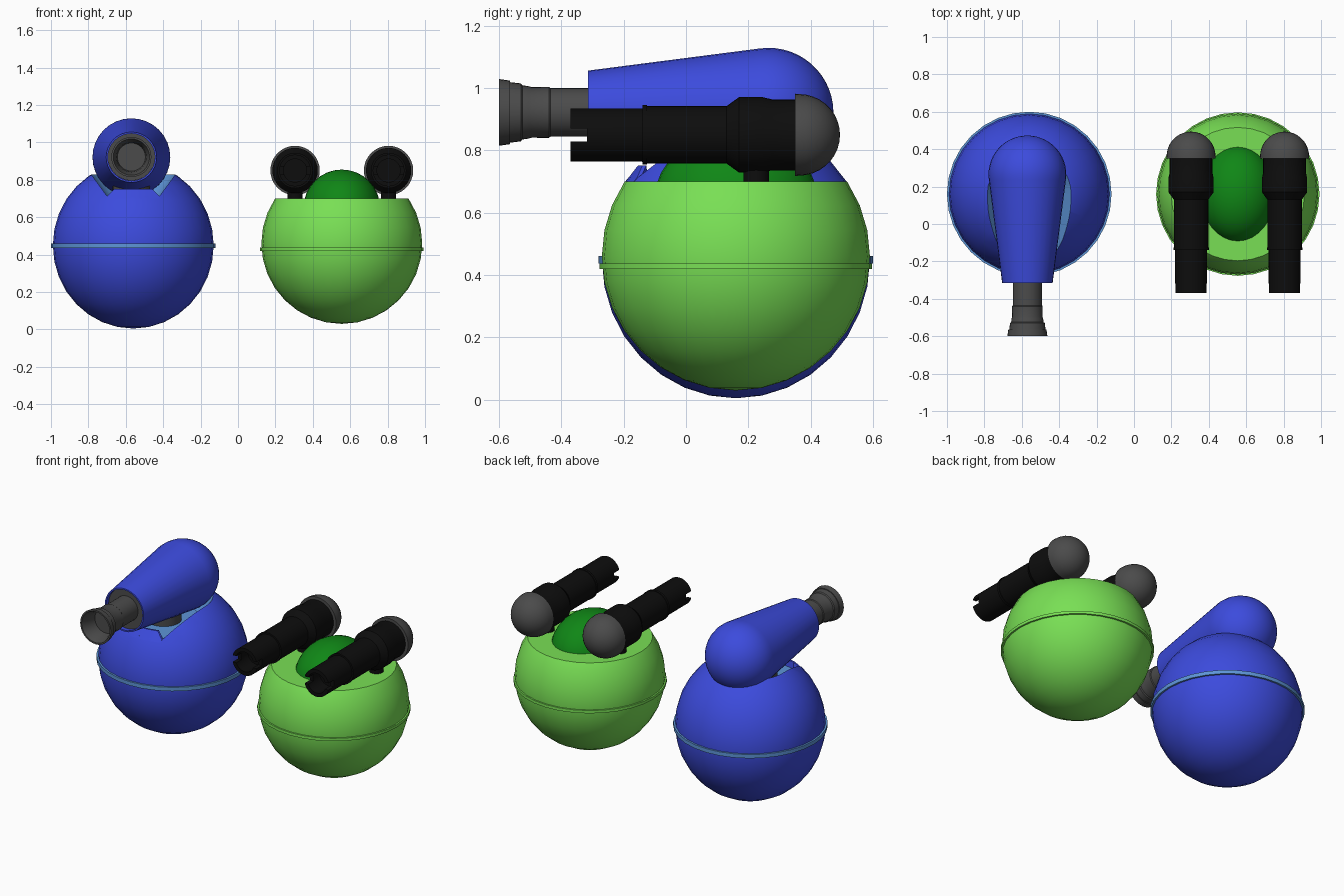
import bpy, bmesh
from math import sin, cos, pi, radians, sqrt
from mathutils import Matrix, Vector

if "Cube" in bpy.data.objects:
    bpy.data.objects.remove(bpy.data.objects["Cube"])


def mat(name, r, g, b):
    m = bpy.data.materials.new(name)
    m.diffuse_color = (r, g, b, 1)
    m.use_nodes = True
    m.node_tree.nodes["Principled BSDF"].inputs["Base Color"].default_value = m.diffuse_color
    return m


BLUE = mat("blue", 0.045, 0.07, 0.72)
SKY = mat("light_blue", 0.11, 0.30, 0.68)
GREEN = mat("green", 0.19, 0.74, 0.09)
DEEP = mat("deep_green", 0.005, 0.24, 0.008)
STEEL = mat("dark_grey", 0.07, 0.07, 0.07)
BLACK = mat("black", 0.004, 0.004, 0.004)


def finish(name, bm, *mats):
    bmesh.ops.recalc_face_normals(bm, faces=bm.faces)
    me = bpy.data.meshes.new(name)
    bm.to_mesh(me)
    bm.free()
    ob = bpy.data.objects.new(name, me)
    bpy.context.collection.objects.link(ob)
    for m in mats:
        me.materials.append(m)
    smooth(ob)
    return ob


def smooth(ob):
    bpy.ops.object.select_all(action='DESELECT')
    ob.select_set(True)
    bpy.context.view_layer.objects.active = ob
    bpy.ops.object.shade_smooth_by_angle(angle=radians(35))


def ball(loc, scale, seg=32):
    bm = bmesh.new()
    bmesh.ops.create_uvsphere(bm, u_segments=seg, v_segments=seg // 2, radius=1,
                              matrix=Matrix.Translation(loc) @ Matrix.Diagonal((*scale, 1)))
    return bm


def disc(name, loc, r, h, m, seg=32):
    bm = bmesh.new()
    bmesh.ops.create_cone(bm, cap_ends=True, segments=seg, radius1=r, radius2=r,
                          depth=h, matrix=Matrix.Translation(loc))
    return finish(name, bm, m)


def lathe(name, x, z, profile, m, seg=32):
    """Revolve (y, radius) points about an axis parallel to y."""
    bm = bmesh.new()
    rings = []
    for y, r in profile:
        if r < 1e-5:
            rings.append([bm.verts.new((x, y, z))])
        else:
            rings.append([bm.verts.new((x + r * cos(2 * pi * i / seg), y,
                                        z + r * sin(2 * pi * i / seg))) for i in range(seg)])
    for a, b in zip(rings, rings[1:]):
        for i in range(seg):
            j = (i + 1) % seg
            f = [a[i % len(a)], a[j % len(a)], b[j % len(b)], b[i % len(b)]]
            bm.faces.new(list(dict.fromkeys(f)))
    return finish(name, bm, m)


def cut(ob, cutter):
    mod = ob.modifiers.new("cut", 'BOOLEAN')
    mod.operation, mod.solver, mod.object = 'DIFFERENCE', 'EXACT', cutter
    bpy.context.view_layer.objects.active = ob
    bpy.ops.object.modifier_apply(modifier=mod.name)
    bpy.data.objects.remove(cutter)
    smooth(ob)


# ---- Blue turret ----
BX, CY, BZ, BR, BH = -0.56, 0.16, 0.45, 0.43, 0.445
body = finish("blue_body", ball((BX, CY, BZ), (BR, BR, BH)), BLUE, SKY)

# cradle cutter: sloping trough, open at the front and round at the rear
bm = bmesh.new()
loops = []
for z, hw in ((0.713, 0.14), (0.98, 0.335)):
    plan = [(-hw, -0.6), (hw, -0.6)]
    plan += [(hw * cos(pi * i / 16), CY + hw * sin(pi * i / 16)) for i in range(17)]
    loops.append([bm.verts.new((BX + px, py, z)) for px, py in plan])
n = len(loops[0])
for i in range(n):
    j = (i + 1) % n
    bm.faces.new((loops[0][i], loops[0][j], loops[1][j], loops[1][i]))
for lp in loops:
    bm.faces.new(lp)
for f in bm.faces:
    f.material_index = 1
cut(body, finish("cradle_cutter", bm, BLUE, SKY))

# raised lip at the front of the cradle
bm = bmesh.new()
sections = []
for dx, top in ((-0.14, 0.714), (-0.1, 0.752), (-0.035, 0.752),
                (0.035, 0.752), (0.1, 0.752), (0.14, 0.714)):
    def front(z):
        return CY - BR * sqrt(1 - (dx / BR) ** 2 - ((z - BZ) / BH) ** 2)
    yb, yt = front(0.70), front(top)
    sections.append([bm.verts.new((BX + dx, y, z)) for y, z in
                     ((yb, 0.70), (yt, top), (yt + 0.012, top), (yt + 0.02, 0.70))])
for a, b in zip(sections, sections[1:]):
    for i in range(4):
        bm.faces.new((a[i], a[(i + 1) % 4], b[(i + 1) % 4], b[i]))
bm.faces.new(sections[0])
bm.faces.new(sections[-1])
finish("cradle_lip", bm, BLUE)

disc("blue_belt", (BX, CY, 0.449), 0.44, 0.024, SKY)
disc("cannon_mount", (-0.57, 0.08, 0.75), 0.1, 0.1, STEEL)

# tapered cannon housing with a rounded rear
arc = [(0.265 + 0.208 * cos(radians(a)), 0.208 * sin(radians(a))) for a in range(98, 0, -7)]
lathe("cannon_housing", -0.57, 0.921,
      [(-0.27, 0), (-0.27, 0.126), (-0.315, 0.126), (-0.315, 0.135)] + arc + [(0.473, 0)], BLUE)

# nozzle with stepped flare and bore
lathe("cannon_nozzle", -0.57, 0.922,
      [(-0.5, 0), (-0.5, 0.075), (-0.55, 0.08), (-0.6, 0.097), (-0.6, 0.107), (-0.565, 0.102),
       (-0.565, 0.097), (-0.53, 0.093), (-0.525, 0.087), (-0.505, 0.084), (-0.495, 0.081),
       (-0.44, 0.082), (-0.435, 0.078), (-0.29, 0.078), (-0.29, 0.126), (-0.275, 0.126),
       (-0.275, 0)], STEEL)

# ---- Green turret ----
GX, GZ = 0.555, 0.46
bm = ball((GX, CY, GZ), (0.43, 0.43, 0.43))
bmesh.ops.bisect_plane(bm, geom=bm.verts[:] + bm.edges[:] + bm.faces[:],
                       plane_co=Vector((0, 0, 0.70)), plane_no=Vector((0, 0, 1)),
                       clear_outer=True)
bmesh.ops.holes_fill(bm, edges=[e for e in bm.edges if e.is_boundary], sides=0)
finish("green_body", bm, GREEN)
disc("green_belt", (GX, CY, 0.429), 0.437, 0.018, GREEN)
finish("green_dome", ball((GX, CY, 0.65), (0.205, 0.26, 0.205)), DEEP)

# ---- Twin guns ----
for side, sx in (("left", -1), ("right", 1)):
    x, z = GX + sx * 0.25, 0.85
    gun = lathe(side + "_gun_barrel", x, z,
                [(-0.25, 0), (-0.25, 0.062), (-0.37, 0.062), (-0.37, 0.085), (-0.14, 0.085),
                 (-0.14, 0.095), (-0.125, 0.095), (-0.125, 0.092), (0.13, 0.092),
                 (0.17, 0.121), (0.245, 0.121), (0.275, 0.114), (0.36, 0.114), (0.36, 0)], BLACK)
    # muzzle slot
    bm = bmesh.new()
    bmesh.ops.create_cube(bm, size=1, matrix=Matrix.Translation((x, -0.37, z))
                          @ Matrix.Diagonal((0.3, 0.105, 0.042, 1)))
    cut(gun, finish("slot_cutter", bm, BLACK))
    # rounded rear cap
    lathe(side + "_gun_cap", x, z,
          [(0.35, 0), (0.35, 0.132), (0.362, 0.131)] +
          [(0.362 + 0.132 * sin(radians(a)), 0.131 * cos(radians(a))) for a in range(10, 90, 10)] +
          [(0.494, 0)], STEEL)
    disc(side + "_gun_post", (x, 0.225, 0.725), 0.041, 0.07, BLACK, 24)
